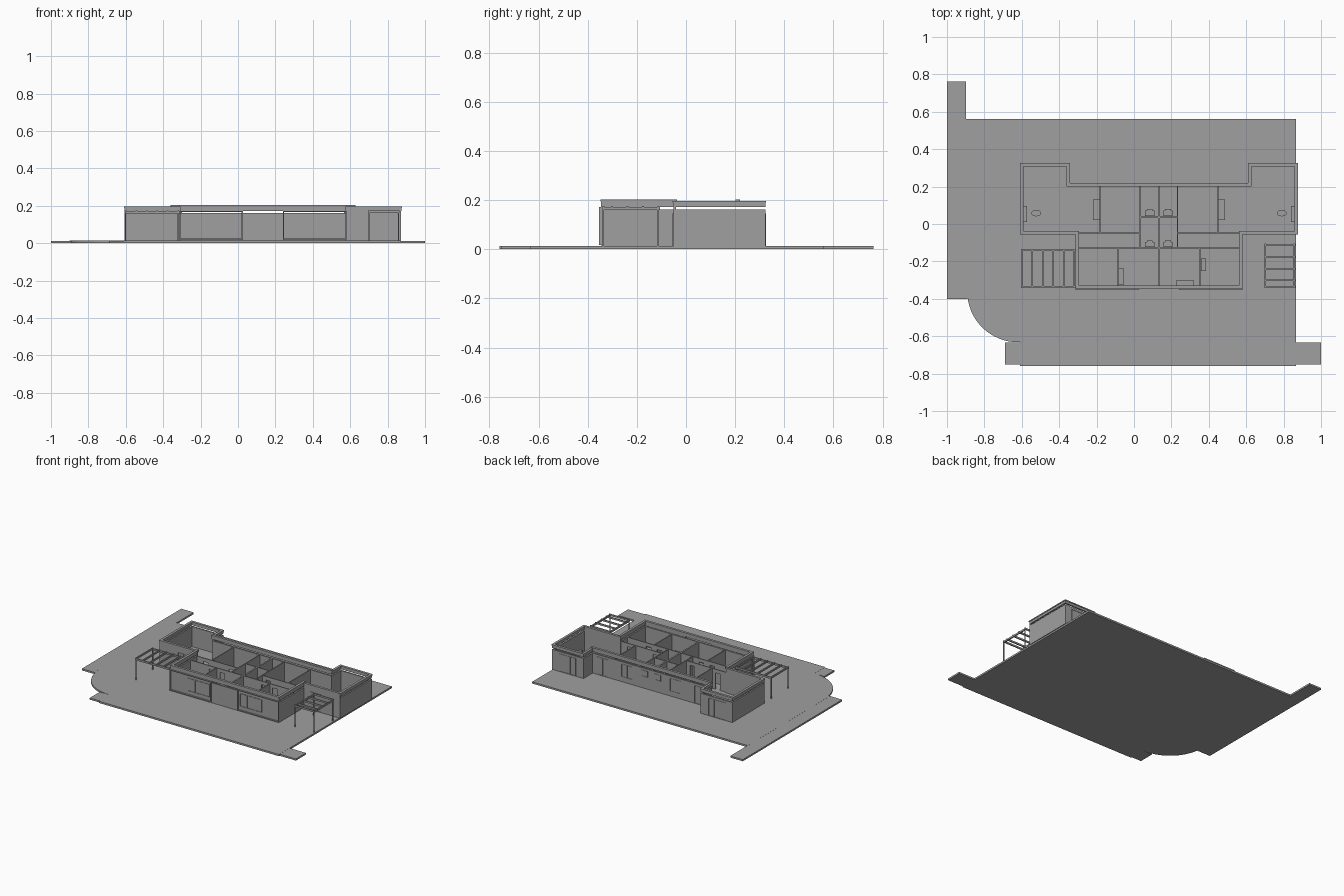
import bpy, bmesh, math

if "Cube" in bpy.data.objects:
    bpy.data.objects.remove(bpy.data.objects["Cube"])

CX = 0.1335           # symmetry line of the twin house
FLOOR, TOP = 0.012, 0.161

grey = bpy.data.materials.new("dark_grey")
grey.diffuse_color = (0.35, 0.35, 0.35, 1)
grey.use_nodes = True
grey.node_tree.nodes["Principled BSDF"].inputs["Base Color"].default_value = grey.diffuse_color


class Part:
    """Collects axis-aligned boxes and prisms into one mesh object."""
    def __init__(self, name):
        self.name, self.bm = name, bmesh.new()

    def box(self, x0, x1, y0, y1, z0, z1, twin=False):
        v = [self.bm.verts.new((x, y, z)) for z in (z0, z1)
             for x, y in ((x0, y0), (x1, y0), (x1, y1), (x0, y1))]
        for f in ((3, 2, 1, 0), (4, 5, 6, 7), (0, 1, 5, 4),
                  (1, 2, 6, 5), (2, 3, 7, 6), (3, 0, 4, 7)):
            self.bm.faces.new([v[i] for i in f])
        if twin:
            self.box(2 * CX - x1, 2 * CX - x0, y0, y1, z0, z1)

    def run(self, a, b, t, z0, z1, twin=True):
        h = t / 2
        self.box(min(a[0], b[0]) - h, max(a[0], b[0]) + h,
                 min(a[1], b[1]) - h, max(a[1], b[1]) + h, z0, z1, twin)

    def prism(self, pts, z0, z1):
        f = self.bm.faces.new([self.bm.verts.new((x, y, z0)) for x, y in pts])
        r = bmesh.ops.extrude_face_region(self.bm, geom=[f])
        for e in r["geom"]:
            if isinstance(e, bmesh.types.BMVert):
                e.co.z = z1
        if f.is_valid is False or len(f.link_loops if hasattr(f, "link_loops") else f.loops) == 0:
            return

    def oval(self, x, y, rx, ry, z0, z1):
        self.prism([(x + rx * math.cos(i * math.tau / 20), y + ry * math.sin(i * math.tau / 20))
                    for i in range(20)], z0, z1)

    def frame_x(self, x0, x1, y0, y1, z0, z1, w, mullions=0, twin=True):
        """Window or door frame standing in the xz plane."""
        self.box(x0, x1, y0, y1, z0, z0 + w, twin)
        self.box(x0, x1, y0, y1, z1 - w, z1, twin)
        for i in range(mullions + 2):
            x = x0 + (x1 - x0 - w) * i / (mullions + 1)
            self.box(x, x + w, y0, y1, z0 + w, z1 - w, twin)

    def done(self):
        bmesh.ops.recalc_face_normals(self.bm, faces=self.bm.faces[:])
        me = bpy.data.meshes.new(self.name)
        self.bm.to_mesh(me)
        self.bm.free()
        me.materials.append(grey)
        bpy.context.collection.objects.link(bpy.data.objects.new(self.name, me))


# Plot with rounded street corner
plot = Part("plot_slab")
arc = [(-0.62 + 0.272 * math.cos(a), -0.36 + 0.272 * math.sin(a))
       for a in (math.pi + i * math.pi / 32 for i in range(17))]
plot.prism([(0.867, 0.562), (-0.9, 0.562), (-0.9, -0.36)] + arc +
           [(-0.61, -0.632), (-0.61, -0.758), (0.867, -0.758)], 0, 0.013)
plot.done()

# Street pavements
walk = Part("pavements")
walk.box(-1, -0.897, -0.4, 0.763, 0, 0.0125)
walk.box(-0.897, -0.89, -0.4, -0.35, 0, 0.0125)
walk.box(-0.69, 1, -0.75, -0.633, 0, 0.0125)
walk.done()

# Outer walls and roof band follow the same half outline, mirrored
outline = [(CX, 0.21), (-0.352, 0.21), (-0.352, 0.317), (-0.6, 0.317),
           (-0.6, -0.046), (-0.304, -0.046), (-0.304, -0.339), (CX, -0.339)]
walls, band = Part("outer_walls"), Part("roof_parapet")
for i, (a, b) in enumerate(zip(outline, outline[1:])):
    walls.run(a, b, 0.011, FLOOR, 0.173 if i == 4 else TOP)
    top = 0.197 if 1 <= i <= 4 else 0.203
    band.run(a, b, 0.012, 0.172, top - 0.008)
    band.run(a, b, 0.018, top - 0.008, top)
walls.done()
band.done()

# Inner walls
inner = Part("inner_walls")
T = 0.007
for x, y0, y1 in ((-0.18, -0.05, 0.21), (0.034, -0.128, 0.21), (-0.085, -0.339, -0.128)):
    inner.run((x, y0), (x, y1), T, FLOOR, TOP)
inner.run((CX, -0.339), (CX, 0.21), 0.011, FLOOR, TOP, False)
inner.run((0.034, 0.036), (CX, 0.036), T, FLOOR, TOP)
# corridor walls with door openings
for y, gaps in ((-0.05, ((-0.25, -0.205), (-0.04, 0.005))),
                (-0.128, ((-0.15, -0.105), (-0.06, -0.015)))):
    x = -0.304
    for g0, g1 in gaps:
        inner.run((x, y), (g0, y), T, FLOOR, TOP)
        inner.run((g0, y), (g1, y), T, 0.135, TOP)
        x = g1
    inner.run((x, y), (0.034 if y > -0.1 else CX, y), T, FLOOR, TOP)
inner.done()

# Projecting frames around the two front windows
surround = Part("front_window_surrounds")
surround.frame_x(-0.313, 0.026, -0.354, -0.333, 0.018, 0.172, 0.006)
surround.done()

# Windows and doors
win = Part("window_frames")
win.frame_x(-0.17, 0.01, -0.348, -0.343, 0.05, 0.145, 0.003, 2)
win.frame_x(-0.455, -0.41, -0.055, -0.05, 0.014, 0.145, 0.003)
win.frame_x(-0.41, -0.365, -0.055, -0.05, 0.014, 0.145, 0.003)
win.frame_x(-0.55, -0.41, 0.321, 0.325, 0.014, 0.145, 0.003, 2)
win.frame_x(-0.31, -0.22, 0.214, 0.218, 0.014, 0.145, 0.003, 1)
win.frame_x(-0.11, -0.02, 0.214, 0.218, 0.05, 0.145, 0.003, 1)
win.frame_x(0.055, 0.105, 0.214, 0.218, 0.1, 0.145, 0.003)
win.done()

# Left pergola: slats run front to back
P = 0.003
pl = Part("left_pergola")
for y in (-0.14, -0.336):
    pl.box(-0.605, -0.312, y - 0.004, y + 0.004, 0.159, 0.172)
for i in range(6):
    x = -0.601 + i * 0.0565
    pl.box(x - 0.004, x + 0.004, -0.342, -0.135, 0.163, 0.175)
for x in (-0.601, -0.32):
    for y in (-0.14, -0.336):
        pl.box(x - P, x + P, y - P, y + P, FLOOR, 0.16)
pl.done()

# Right pergola: slats run side to side
pr = Part("right_pergola")
for x in (0.702, 0.858):
    pr.box(x - 0.004, x + 0.004, -0.342, -0.105, 0.159, 0.172)
    for y in (-0.115, -0.336):
        pr.box(x - P, x + P, y - P, y + P, FLOOR, 0.16)
for y in (-0.112, -0.175, -0.238, -0.3, -0.336):
    pr.box(0.696, 0.864, y - 0.004, y + 0.004, 0.163, 0.175)
pr.done()

# Furniture and bathroom fittings
fit = Part("fittings")
fit.box(-0.597, -0.572, 0.01, 0.095, FLOOR, 0.04, True)        # sideboard
fit.box(-0.22, -0.184, 0.022, 0.13, FLOOR, 0.046, True)        # kitchen counter
fit.box(-0.212, -0.19, 0.09, 0.125, 0.046, 0.05, True)         # sink
fit.box(-0.08, -0.055, -0.325, -0.235, FLOOR, 0.06)            # left wardrobe
fit.box(0.357, 0.384, -0.25, -0.185, FLOOR, 0.06)              # right wardrobe
for y in (0.062, -0.105):
    fit.box(0.06, 0.11, y - 0.018, y + 0.01, FLOOR, 0.042, True)   # vanity
    fit.box(0.07, 0.1, y - 0.006, y + 0.018, 0.042, 0.047, True)   # basin
fit.box(0.225, 0.32, -0.33, -0.303, FLOOR, 0.05)               # bench
for x in (-0.523, 2 * CX + 0.523):
    fit.oval(x, 0.058, 0.026, 0.017, 0.038, 0.042)             # table top
    fit.oval(x, 0.058, 0.005, 0.005, FLOOR, 0.038)             # table leg
fit.done()
